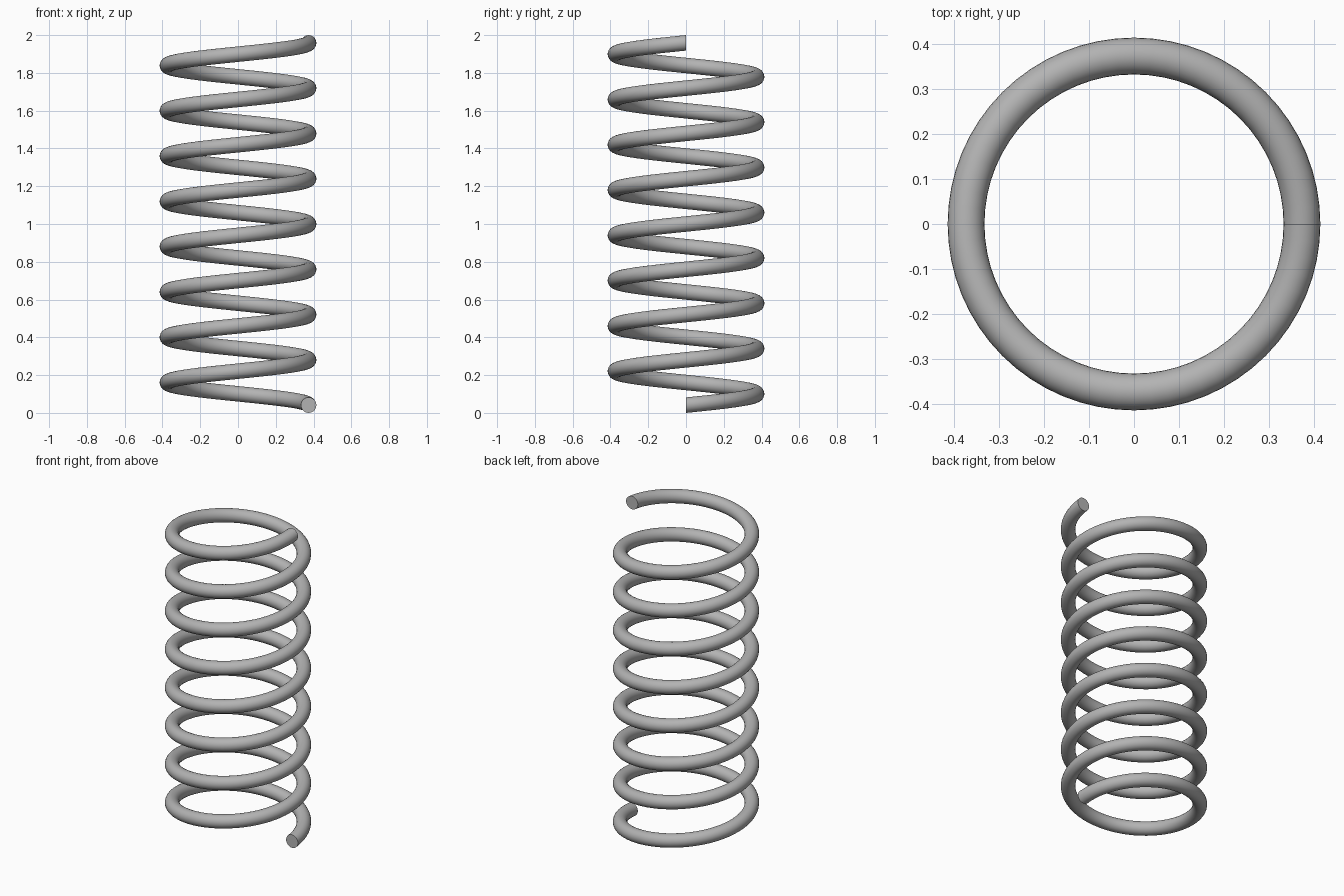
import bpy, bmesh, math
from mathutils import Matrix, Vector

cube = bpy.data.objects.get("Cube")
if cube:
    bpy.data.objects.remove(cube, do_unlink=True)

WIRE = 0.041            # wire radius
COIL = 0.374            # radius of the wire centre line
TURNS = 8
STEPS = 64              # segments per turn
SIDES = 24
HEIGHT = 2.0

# Plain grey metal
steel = bpy.data.materials.new("grey_steel")
steel.use_nodes = True
grey = (0.45, 0.45, 0.45, 1)
steel.diffuse_color = grey
steel.node_tree.nodes["Principled BSDF"].inputs["Base Color"].default_value = grey

# Wire cross-section, upright in the xz plane at the lower end
bm = bmesh.new()
place = Matrix.Translation((COIL, 0, WIRE)) @ Matrix.Rotation(math.pi / 2, 4, "X")
bmesh.ops.create_circle(bm, segments=SIDES, radius=WIRE, matrix=place)

# Sweep it up the helix, counter-clockwise from above
count = TURNS * STEPS
rise = (HEIGHT - 2 * WIRE) / count
turn = Matrix.Rotation(math.tau / STEPS, 4, "Z")
step = Matrix.Translation((0, 0, rise)) @ turn
ring = bm.edges[:]
for _ in range(count):
    new = bmesh.ops.extrude_edge_only(bm, edges=ring)["geom"]
    verts = [g for g in new if isinstance(g, bmesh.types.BMVert)]
    ring = [g for g in new if isinstance(g, bmesh.types.BMEdge)
            and g.verts[0] in verts and g.verts[1] in verts]
    bmesh.ops.transform(bm, matrix=step, verts=verts)

# Flat cut ends
bmesh.ops.holes_fill(bm, edges=[e for e in bm.edges if e.is_boundary], sides=0)
bmesh.ops.recalc_face_normals(bm, faces=bm.faces)

mesh = bpy.data.meshes.new("coil_spring")
bm.to_mesh(mesh)
bm.free()
mesh.materials.append(steel)
spring = bpy.data.objects.new("coil_spring", mesh)
bpy.context.collection.objects.link(spring)

# Smooth wire with sharp rims at the ends
bpy.ops.object.select_all(action="DESELECT")
spring.select_set(True)
bpy.context.view_layer.objects.active = spring
bpy.ops.object.shade_smooth_by_angle(angle=math.radians(40))
